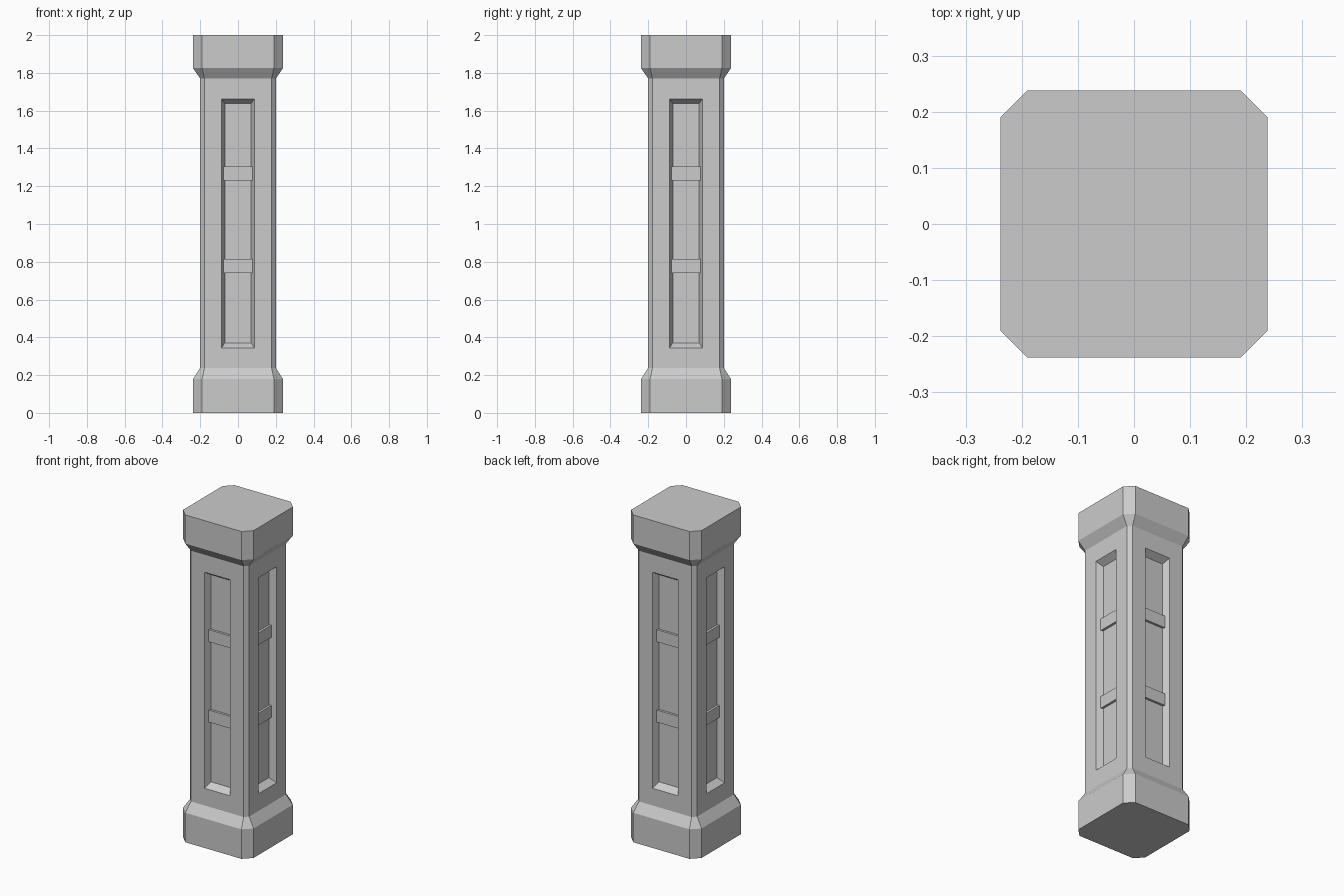
import bpy, bmesh
from math import pi
from mathutils import Matrix, Vector

old = bpy.data.objects.get("Cube")
if old:
    bpy.data.objects.remove(old, do_unlink=True)

stone = bpy.data.materials.new("grey stone")
stone.use_nodes = True
grey = (0.6, 0.6, 0.6, 1)
stone.diffuse_color = grey
stone.node_tree.nodes["Principled BSDF"].inputs["Base Color"].default_value = grey

SHAFT = 0.2            # shaft half width
PANEL_DEPTH = 0.04
BAND_DEPTH = 0.026     # band front, measured in from the shaft face


def add_object(name, bm):
    bmesh.ops.recalc_face_normals(bm, faces=bm.faces)
    mesh = bpy.data.meshes.new(name)
    bm.to_mesh(mesh)
    bm.free()
    mesh.materials.append(stone)
    obj = bpy.data.objects.new(name, mesh)
    bpy.context.collection.objects.link(obj)
    return obj


def octagon(bm, half, flat, z):
    """Ring of a square with cut corners."""
    ring = []
    for i in range(4):
        turn = Matrix.Rotation(i * pi / 2, 3, "Z")
        for x in (-flat, flat):
            ring.append(bm.verts.new(turn @ Vector((x, -half, z))))
    return ring


def recess(bm, face, depth, half_width, low, high):
    """Inset a wall face and place the new rim at the given size and depth."""
    normal = face.normal.copy()
    side = Vector((-normal.y, normal.x, 0))
    mid = face.calc_center_median().z
    bmesh.ops.inset_individual(bm, faces=[face], thickness=0.02)
    for v in face.verts:
        s = half_width if v.co.dot(side) > 0 else -half_width
        z = high if v.co.z > mid else low
        v.co = normal * (SHAFT - depth) + side * s + Vector((0, 0, z))


# Pillar body: flared base, chamfered shaft, flared cap
bm = bmesh.new()
sections = [(0.238, 0.19, 0), (0.238, 0.19, 0.18), (SHAFT, 0.178, 0.238),
            (SHAFT, 0.178, 1.77), (0.238, 0.19, 1.825), (0.238, 0.19, 2)]
rings = [octagon(bm, *s) for s in sections]
for a, b in zip(rings, rings[1:]):
    for i in range(8):
        j = (i + 1) % 8
        bm.faces.new((a[i], a[j], b[j], b[i]))
bm.faces.new(rings[0][::-1])
bm.faces.new(rings[-1])
bm.normal_update()

# Sunken panels with sloped edges on the four shaft walls
walls = [f for f in bm.faces if f.calc_area() > 0.4
         and abs(f.normal.z) < 0.1 and max(abs(f.normal.x), abs(f.normal.y)) > 0.99]
for wall in walls:
    recess(bm, wall, 0, 0.087, 0.343, 1.663)
    recess(bm, wall, PANEL_DEPTH, 0.07, 0.371, 1.637)
add_object("pillar", bm)

# Two cross bands in every panel
thick = 0.03
for side, turn in zip(("front", "left", "back", "right"), range(4)):
    for level, z in (("lower", 0.777), ("upper", 1.268)):
        bm = bmesh.new()
        bmesh.ops.create_cube(bm, size=1)
        bmesh.ops.scale(bm, vec=(0.152, thick, 0.074), verts=bm.verts)
        bmesh.ops.translate(bm, vec=(0, -(SHAFT - BAND_DEPTH - thick / 2), z), verts=bm.verts)
        bmesh.ops.rotate(bm, cent=(0, 0, 0), matrix=Matrix.Rotation(turn * pi / 2, 3, "Z"),
                         verts=bm.verts)
        add_object(f"{side}_{level}_band", bm)
